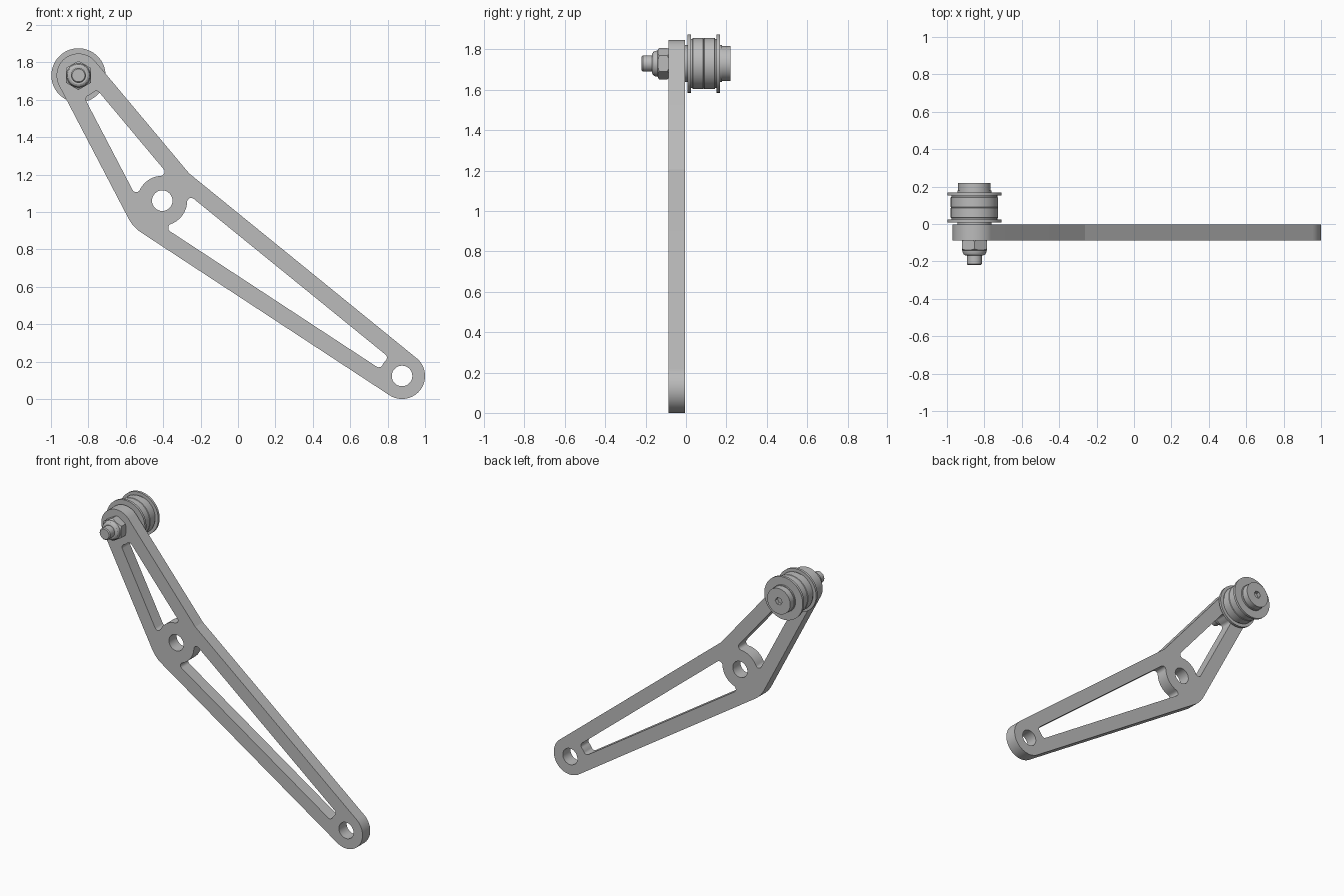
import bpy, bmesh, math
from mathutils import Vector, Matrix

cube = bpy.data.objects.get("Cube")
if cube:
    bpy.data.objects.remove(cube)

metal = bpy.data.materials.new("grey_metal")
metal.use_nodes = True
COLOUR = (0.5, 0.5, 0.5, 1)
metal.diffuse_color = COLOUR
metal.node_tree.nodes["Principled BSDF"].inputs["Base Color"].default_value = COLOUR

# Arm layout in the x-z plane: (centre, outer radius)
TOP = (Vector((-0.853, 1.73)), 0.117)
MID = (Vector((-0.405, 1.06)), 0.204)
LOW = (Vector((0.877, 0.123)), 0.123)
RIM, FILLET, BOSS, END, HOLE = 0.09, 0.022, 0.133, 0.12, 0.055


def finish(obj):
    """Weld, orient, colour and shade a mesh object."""
    bm = bmesh.new()
    bm.from_mesh(obj.data)
    bmesh.ops.remove_doubles(bm, verts=bm.verts, dist=1e-5)
    bmesh.ops.recalc_face_normals(bm, faces=bm.faces)
    bm.to_mesh(obj.data)
    bm.free()
    obj.data.materials.clear()
    obj.data.materials.append(metal)
    bpy.ops.object.select_all(action="DESELECT")
    obj.select_set(True)
    bpy.context.view_layer.objects.active = obj
    bpy.ops.object.shade_smooth_by_angle(angle=math.radians(30))
    return obj


def plate(name, loops, y0, y1):
    """Extrude x-z outlines (first is outer, rest are holes) from y0 to y1."""
    curve = bpy.data.curves.new(name, "CURVE")
    curve.dimensions, curve.fill_mode = "2D", "BOTH"
    curve.extrude = (y1 - y0) / 2
    for pts in loops:
        spline = curve.splines.new("POLY")
        spline.points.add(len(pts) - 1)
        for point, p in zip(spline.points, pts):
            point.co = (p[0], p[1], 0, 1)
        spline.use_cyclic_u = True
    obj = bpy.data.objects.new(name, curve)
    bpy.context.collection.objects.link(obj)
    bpy.ops.object.select_all(action="DESELECT")
    obj.select_set(True)
    bpy.context.view_layer.objects.active = obj
    bpy.ops.object.convert(target="MESH")
    obj = bpy.context.view_layer.objects.active
    turn = Matrix.Rotation(math.pi / 2, 4, "X")
    obj.data.transform(Matrix.Translation((0, (y0 + y1) / 2, 0)) @ turn)
    return finish(obj)


def lathe(name, profile, steps=64):
    """Revolve closed (radius, y) profile about the bolt axis."""
    bm = bmesh.new()
    verts = [bm.verts.new((r, y, 0)) for r, y in profile]
    edges = [bm.edges.new((verts[i - 1], verts[i])) for i in range(len(verts))]
    bmesh.ops.spin(bm, geom=verts + edges, axis=(0, 1, 0), cent=(0, 0, 0),
                   angle=2 * math.pi, steps=steps)
    bmesh.ops.remove_doubles(bm, verts=bm.verts, dist=1e-5)
    mesh = bpy.data.meshes.new(name)
    bm.to_mesh(mesh)
    bm.free()
    mesh.transform(Matrix.Translation((TOP[0].x, 0, TOP[0].y)))
    obj = bpy.data.objects.new(name, mesh)
    bpy.context.collection.objects.link(obj)
    return finish(obj)


def circle(c, r, n=48, start=0.0):
    angles = [start + 2 * math.pi * i / n for i in range(n)]
    return [c + Vector((math.cos(a), math.sin(a))) * r for a in angles]


def sweep(c, r, d0, d1, n):
    """Arc the short way round from direction d0 to d1."""
    a0 = math.atan2(d0.y, d0.x)
    turn = (math.atan2(d1.y, d1.x) - a0 + math.pi) % (2 * math.pi) - math.pi
    angles = [a0 + turn * i / n for i in range(n + 1)]
    return [c + Vector((math.cos(a), math.sin(a))) * r for a in angles]


def normal(a, b, side):
    """Normal of the outer tangent line of two circles."""
    u = b[0] - a[0]
    k = (a[1] - b[1]) / u.length
    u.normalize()
    return u * k + Vector((-u.y, u.x)) * side * math.sqrt(1 - k * k)


def window(a, b, keep_a, keep_b):
    """Filleted opening between two bosses, inset from the arm's edges."""
    def corner(end, keep, n, toward):
        t = Vector((-n.y, n.x))
        if t.dot(toward) < 0:
            t = -t
        h = end[1] - RIM - FILLET
        c = end[0] + n * h + t * math.sqrt((keep + FILLET) ** 2 - h * h)
        return c, (end[0] - c).normalized()

    ab = b[0] - a[0]
    n1, n2 = normal(a, b, 1), normal(a, b, -1)
    (a1, ia1), (a2, ia2) = (corner(a, keep_a, n, ab) for n in (n1, n2))
    (b1, ib1), (b2, ib2) = (corner(b, keep_b, n, -ab) for n in (n1, n2))
    pts = sweep(a1, FILLET, ia1, n1, 8) + sweep(b1, FILLET, n1, ib1, 8)
    pts += sweep(b[0], keep_b, -ib1, -ib2, 16)[1:-1]
    pts += sweep(b2, FILLET, ib2, n2, 8) + sweep(a2, FILLET, n2, ia2, 8)
    pts += sweep(a[0], keep_a, -ia2, -ia1, 16)[1:-1]
    return pts


# Arm: three circles wrapped by tangents, with two windows and three holes
tm1, tm2 = normal(TOP, MID, 1), normal(TOP, MID, -1)
ml1, ml2 = normal(MID, LOW, 1), normal(MID, LOW, -1)
outline = (sweep(*MID, ml1, tm1, 6) + sweep(*TOP, tm1, tm2, 32)
           + sweep(*MID, tm2, ml2, 10) + sweep(*LOW, ml2, ml1, 32))
plate("arm", [outline, window(TOP, MID, END, BOSS), window(MID, LOW, BOSS, END),
              circle(TOP[0], 0.042), circle(MID[0], HOLE), circle(LOW[0], HOLE)],
      -0.087, -0.004)

# Bolt shaft with chamfered tip
lathe("bolt_shaft", [(0, -0.22), (0.034, -0.22), (0.04, -0.214), (0.04, 0.19), (0, 0.19)])

# Bolt head with hex socket
axis = TOP[0]
lathe("bolt_head_base", [(0, 0.178), (0.087, 0.178), (0.087, 0.195), (0, 0.195)])
plate("bolt_head", [circle(axis, 0.087, 64), circle(axis, 0.026, 6)], 0.195, 0.22)

# Lock nut: hex prism trimmed to chamfered corners, plus domed collar
nut = plate("lock_nut", [circle(axis, 0.078, 6, math.pi / 2)], -0.142, -0.087)
trim = lathe("nut_trim", [(0, -0.15), (0.064, -0.15), (0.064, -0.142), (0.08, -0.132),
                          (0.08, -0.096), (0.068, -0.08), (0, -0.08)])
trim.hide_render = True
cut = nut.modifiers.new("chamfer", "BOOLEAN")
cut.operation, cut.object, cut.solver = "INTERSECT", trim, "EXACT"
bpy.context.view_layer.objects.active = nut
bpy.ops.object.modifier_apply(modifier=cut.name)
bpy.data.objects.remove(trim)
finish(nut)
lathe("nut_collar", [(0.038, -0.14), (0.064, -0.142), (0.063, -0.152), (0.058, -0.162),
                     (0.048, -0.168), (0.04, -0.168), (0.038, -0.162)])

# Spacer washers either side of the roller
for name, y0, y1 in (("inner_spacer", -0.004, 0.009), ("outer_spacer", 0.167, 0.178)):
    lathe(name, [(0.038, y0), (0.091, y0), (0.091, y1), (0.038, y1)])

# Roller: two flanged bearings back to back, meeting at a fine groove
CENTRE = 0.088
for name, s in (("inner_bearing", -1), ("outer_bearing", 1)):
    half = [(0.038, 0), (0.124, 0), (0.127, 0.003), (0.127, 0.054), (0.122, 0.056),
            (0.122, 0.064), (0.145, 0.064), (0.145, 0.08), (0.038, 0.08)]
    lathe(name, [(r, CENTRE + s * d) for r, d in half])
